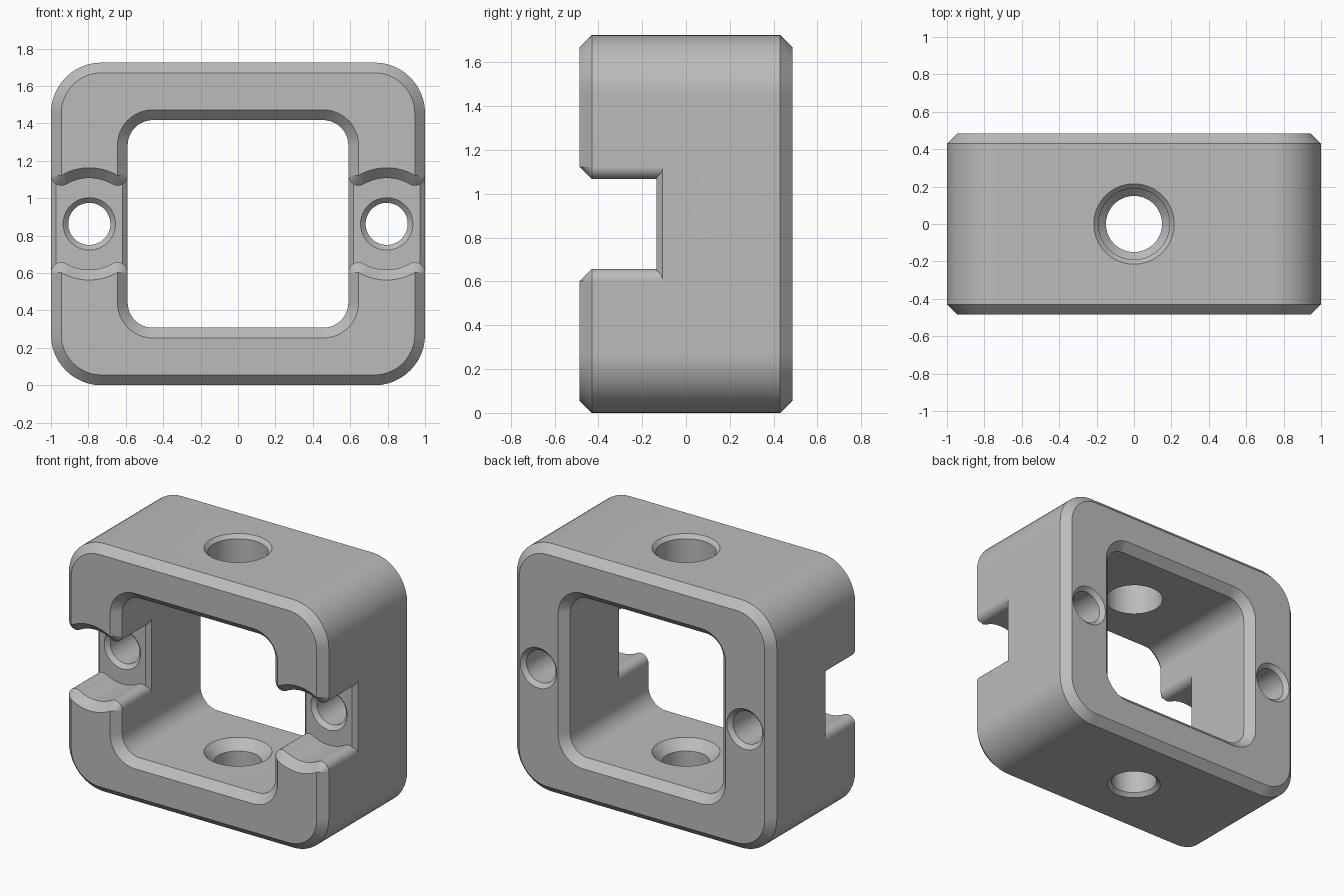
import bpy
import bmesh
from math import sin, cos, radians, tau, pi
from mathutils import Matrix

if "Cube" in bpy.data.objects:
    bpy.data.objects.remove(bpy.data.objects["Cube"])

MID = 0.8625      # height of the frame's centre
CHAMFER = 0.055
LUG_X = 0.795     # centre of each side post

grey = bpy.data.materials.new("plain grey")
grey.use_nodes = True
grey.diffuse_color = (0.5, 0.5, 0.5, 1)
grey.node_tree.nodes["Principled BSDF"].inputs["Base Color"].default_value = (0.5, 0.5, 0.5, 1)


def finish(name, bm):
    bmesh.ops.remove_doubles(bm, verts=bm.verts, dist=1e-5)
    bmesh.ops.recalc_face_normals(bm, faces=bm.faces)
    mesh = bpy.data.meshes.new(name)
    bm.to_mesh(mesh)
    bm.free()
    mesh.materials.append(grey)
    obj = bpy.data.objects.new(name, mesh)
    bpy.context.collection.objects.link(obj)
    return obj


def bridge(bm, a, b):
    n = len(a)
    for i in range(n):
        j = (i + 1) % n
        bm.faces.new((a[i], a[j], b[j], b[i]))


def rounded_ring(bm, half_x, half_z, radius, y, steps=12):
    ring = []
    for k, (sx, sz) in enumerate([(1, 1), (-1, 1), (-1, -1), (1, -1)]):
        for i in range(steps + 1):
            a = pi / 2 * (k + i / steps)
            ring.append(bm.verts.new((sx * (half_x - radius) + radius * cos(a), y,
                                      MID + sz * (half_z - radius) + radius * sin(a))))
    return ring


def hole_cutter(name, profile, matrix, sides=64):
    """Solid of revolution; profile holds (radius, height) pairs."""
    bm = bmesh.new()
    rings = [[bm.verts.new((r * cos(tau * i / sides), r * sin(tau * i / sides), h))
              for i in range(sides)] for r, h in profile]
    for a, b in zip(rings, rings[1:]):
        bridge(bm, a, b)
    bm.faces.new(rings[0])
    bm.faces.new(rings[-1])
    bm.transform(matrix)
    return finish(name, bm)


def notch_edge(offset):
    """Upper edge of the notch, as (x, height) pairs from inner to outer side."""
    big, small = 0.245 + offset, CHAMFER - offset
    dx, dz = 0.3 * sin(pi / 6), 0.3 * cos(pi / 6)
    half = [(big * sin(radians(t)), big * cos(radians(t))) for t in range(0, 30, 5)]
    half += [(dx + small * sin(radians(t)), dz - small * cos(radians(t)))
             for t in range(-30, 91, 10)]
    half.append((0.3, dz))
    return [(-x, z) for x, z in half[:0:-1]] + half


def notch_cutter(name, side):
    bm = bmesh.new()
    levels = []
    for y, offset in [(None, 0), (-0.43, 0), (-0.485, CHAMFER), (-0.6, CHAMFER)]:
        loops = []
        for sz in (1, -1):
            loops.append([bm.verts.new((side * LUG_X + x,
                                        -0.135 + max(0, abs(x) - 0.1775) if y is None else y,
                                        MID + sz * z)) for x, z in notch_edge(offset)])
        levels.append(loops)
    for a, b in zip(levels, levels[1:]):
        bridge(bm, a[0] + a[1][::-1], b[0] + b[1][::-1])
    # floor strips (with chamfered borders) and front cap
    for top, low in (levels[0], levels[-1]):
        for i in range(len(top) - 1):
            bm.faces.new((top[i], top[i + 1], low[i + 1], low[i]))
    # merge, then clear what collapsed at the pointed tips
    bmesh.ops.dissolve_degenerate(bm, dist=1e-5, edges=bm.edges)
    return finish(name, bm)


# frame: one closed loop of rounded rectangles with chamfered rims
bm = bmesh.new()
OUTER, INNER = (1.0, MID, 0.27), (0.59, 0.555, 0.135)


def grown(shape, d):
    return [v + d for v in shape]


rings = [rounded_ring(bm, *shape, y) for shape, y in [
    (OUTER, -0.43), (OUTER, 0.43),
    (grown(OUTER, -CHAMFER), 0.485), (grown(INNER, CHAMFER), 0.485),
    (INNER, 0.43), (INNER, -0.43),
    (grown(INNER, CHAMFER), -0.485), (grown(OUTER, -CHAMFER), -0.485)]]
for a, b in zip(rings, rings[1:] + rings[:1]):
    bridge(bm, a, b)
frame = finish("clamp_frame", bm)

# cutters: side notches, bolt holes, top bore and countersunk bottom hole
cutters = []
along_y = Matrix.Rotation(-pi / 2, 4, "X")
for side, label in ((1, "left"), (-1, "right")):
    cutters.append(notch_cutter(label + "_notch_cutter", side))
    cutters.append(hole_cutter(
        label + "_bolt_hole_cutter",
        [(0.165, -0.16), (0.1125, -0.1075), (0.1125, 0.4575), (0.165, 0.51)],
        Matrix.Translation((side * LUG_X, 0, MID)) @ along_y))
top = 2 * MID
cutters.append(hole_cutter("top_bore_cutter",
                           [(0.19, 1.3), (0.19, top - 0.025), (0.24, top + 0.025)],
                           Matrix.Identity(4)))
cutters.append(hole_cutter("bottom_hole_cutter",
                           [(0.2, -0.025), (0.15, 0.025), (0.15, 0.2425), (0.24, 0.3325)],
                           Matrix.Identity(4)))

bpy.ops.object.select_all(action="DESELECT")
bpy.context.view_layer.objects.active = frame
frame.select_set(True)
for cutter in cutters:
    mod = frame.modifiers.new("cut", "BOOLEAN")
    mod.operation = "DIFFERENCE"
    mod.solver = "EXACT"
    mod.object = cutter
    bpy.ops.object.modifier_apply(modifier=mod.name)
    bpy.data.objects.remove(cutter)

# smooth curves, crisp chamfers, flat faces kept flat
bpy.ops.object.shade_smooth_by_angle(angle=radians(25))
weighted = frame.modifiers.new("flat_faces", "WEIGHTED_NORMAL")
weighted.keep_sharp = True
